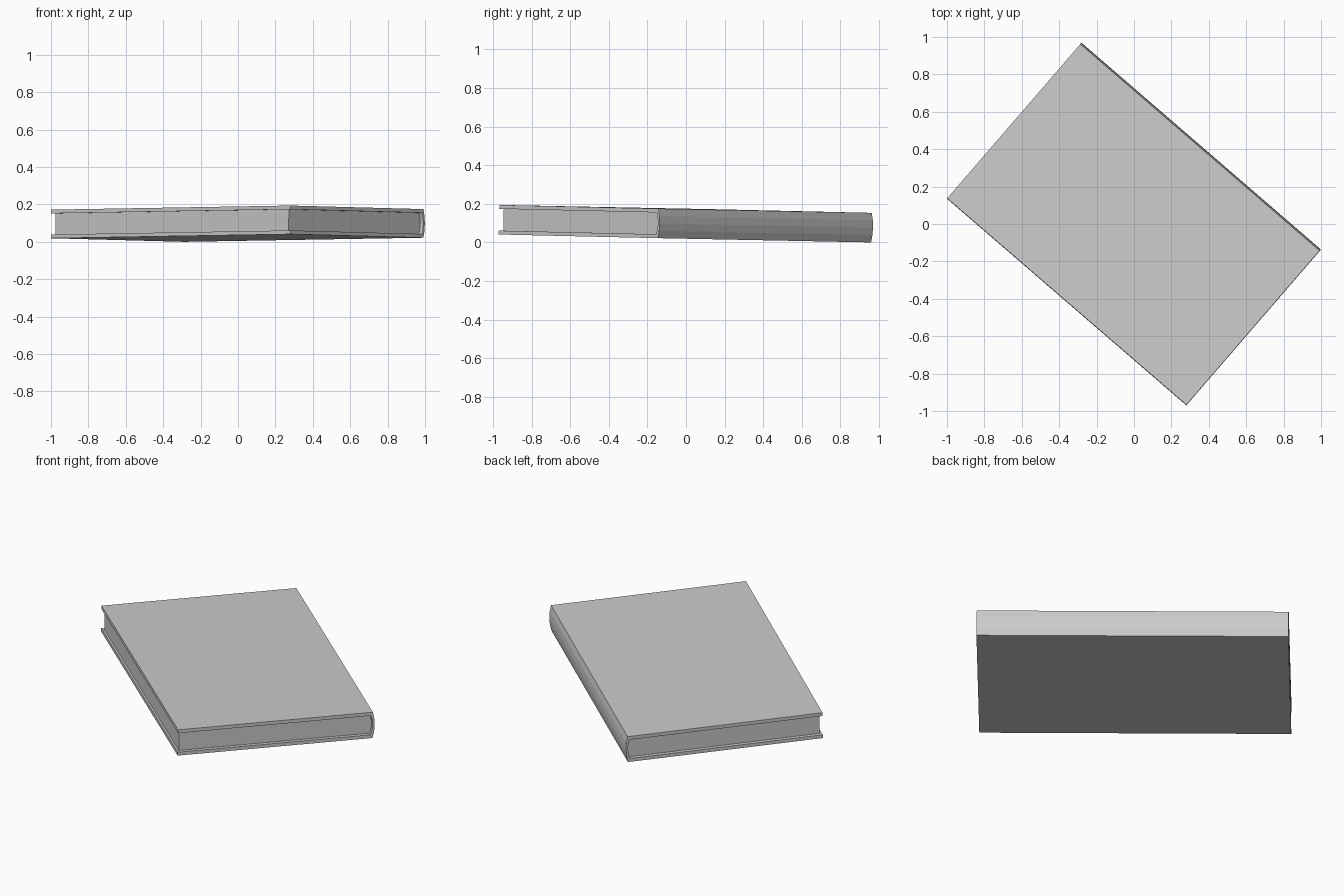
import bpy, bmesh, math
from mathutils import Matrix, Vector

if "Cube" in bpy.data.objects:
    bpy.data.objects.remove(bpy.data.objects["Cube"])

L, W, T = 1.69, 1.10, 0.153      # spine length, width, thickness
BOARD, SPINE, BULGE = 0.02, 0.012, 0.011
SEGS = 4

# Resting pose: turned about z and slightly tilted
u = Vector((0.757, -0.6535, 0.013)).normalized()
w = Vector((0.6535, 0.757, -0.0175))
n = u.cross(w).normalized()
w = n.cross(u)
pose = Matrix((u, w, n)).transposed().to_4x4()
pose.translation = (0, 0, 0.0971)


def arc(y, half):
    """Shallow bulging curve from bottom to top, in the (y, z) section."""
    pts = []
    for i in range(SEGS + 1):
        t = -1 + 2 * i / SEGS
        pts.append((y + BULGE * (1 - t * t), half * t))
    return pts


def extrude_section(name, section, length):
    """Extrude a (y, z) outline along x, centred."""
    bm = bmesh.new()
    face = bm.faces.new([bm.verts.new((-length / 2, y, z)) for y, z in section])
    new = bmesh.ops.extrude_face_region(bm, geom=[face])["geom"]
    verts = [g for g in new if isinstance(g, bmesh.types.BMVert)]
    bmesh.ops.translate(bm, verts=verts, vec=(length, 0, 0))
    bmesh.ops.recalc_face_normals(bm, faces=bm.faces)
    mesh = bpy.data.meshes.new(name)
    bm.to_mesh(mesh)
    bm.free()
    obj = bpy.data.objects.new(name, mesh)
    bpy.context.collection.objects.link(obj)
    obj.matrix_world = pose
    return obj


fore = -W / 2
back = W / 2 - BULGE
inner = T / 2 - BOARD

# Cover: two boards joined by a curved spine
inside = arc(back - SPINE, inner)
cover = [(fore, -T / 2)] + arc(back, T / 2) + [(fore, T / 2), (fore, inner)]
cover += inside[::-1] + [(fore, -inner)]
extrude_section("book_cover", cover, L)

# Page block: inset at the fore edge and both ends, rounded at the spine
pages = [(fore + 0.012, -inner)] + inside + [(fore + 0.012, inner)]
extrude_section("page_block", pages, L - 2 * 0.022)
